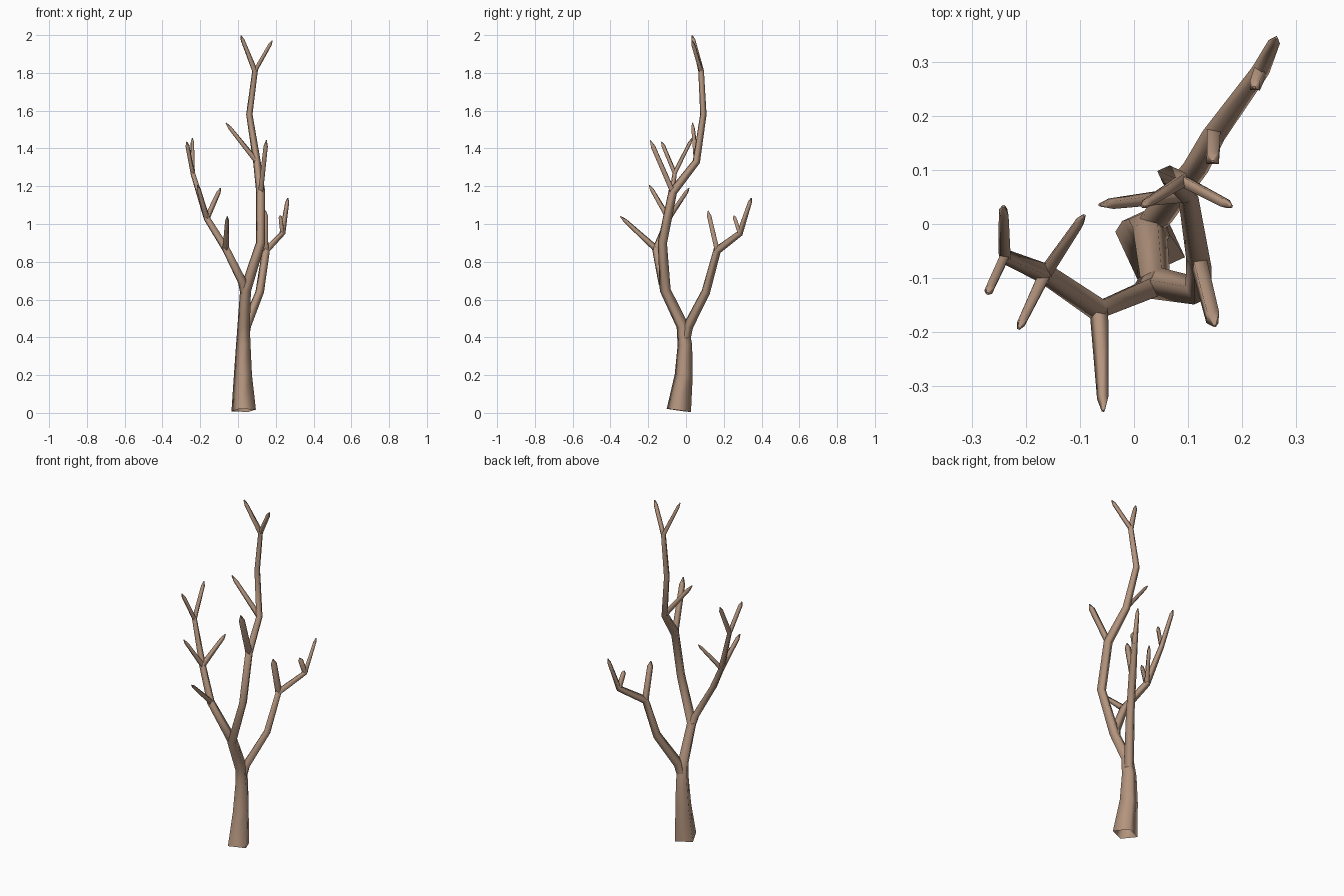
import bpy
import bmesh
import math
from mathutils import Vector

cube = bpy.data.objects.get("Cube")
if cube:
    bpy.data.objects.remove(cube, do_unlink=True)

bark = bpy.data.materials.new("brown bark")
bark.use_nodes = True
COLOUR = (0.455, 0.3, 0.21, 1)
bark.diffuse_color = COLOUR
bark.node_tree.nodes["Principled BSDF"].inputs["Base Color"].default_value = COLOUR

SIDES = 4


def limb(name, path, turn=70):
    """Tapered four-sided smooth tube, open at its root, through (x, y, z, radius) points."""
    points = [Vector(p[:3]) for p in path]
    bm = bmesh.new()
    side = Vector((math.cos(math.radians(turn)), math.sin(math.radians(turn)), 0))
    rings = []
    for i, p in enumerate(points):
        before = (p - points[i - 1]).normalized() if i else Vector()
        after = (points[i + 1] - p).normalized() if i + 1 < len(points) else Vector()
        along = (before + after).normalized()
        side = (side - along * side.dot(along)).normalized()
        other = along.cross(side)
        ring = []
        for k in range(SIDES):
            a = math.tau * k / SIDES
            ring.append(bm.verts.new(p + path[i][3] * (side * math.cos(a) + other * math.sin(a))))
        rings.append(ring)
    for low, high in zip(rings, rings[1:]):
        for k in range(SIDES):
            n = (k + 1) % SIDES
            bm.faces.new((low[k], low[n], high[n], high[k])).smooth = True
    # tip cap
    bm.faces.new(rings[-1])
    mesh = bpy.data.meshes.new(name)
    bm.to_mesh(mesh)
    bm.free()
    mesh.materials.append(bark)
    bpy.context.collection.objects.link(bpy.data.objects.new(name, mesh))


def tipped(path, tip, neck_radius=0.011):
    """Extend a path to a slim twig with a short pointed end."""
    start, end = Vector(path[-1][:3]), Vector(tip)
    neck = start.lerp(end, 0.87)
    return path + [(*neck, neck_radius), (*end, 0.003)]


def twig(name, start, radius, tip, neck_radius=0.011, turn=25):
    limb(name, tipped([(*start, radius)], tip, neck_radius), turn)


# Branch joints
front_fork = (0.04, -0.11, 0.65)
left_joint = (0.12, -0.125, 0.9)
left_fork = (0.12, -0.07, 1.17)
crown_joint = (0.1, 0.055, 1.33)
crown_fork = (0.09, 0.08, 1.81)
right_fork = (-0.065, -0.16, 0.87)
right_upper = (-0.165, -0.092, 1.03)
right_end = (-0.24, -0.06, 1.27)
back_fork = (0.148, 0.165, 0.86)
back_end = (0.235, 0.285, 0.95)

# Trunk running on into the tall crown branch
limb("trunk", tipped([
    (0.03, -0.038, 0.013, 0.069), (0.026, -0.012, 0.2, 0.051),
    (0.028, -0.006, 0.36, 0.041), (0.03, -0.018, 0.46, 0.035),
    (*front_fork, 0.031), (*left_joint, 0.026), (*left_fork, 0.025),
    (*crown_joint, 0.021), (0.06, 0.092, 1.58, 0.018), (*crown_fork, 0.016),
], (0.015, 0.033, 1.998)))

# Back branch
limb("back_branch", tipped([
    (0.028, -0.006, 0.36, 0.024), (0.043, 0.012, 0.46, 0.028),
    (0.115, 0.105, 0.64, 0.024), (*back_fork, 0.022), (*back_end, 0.017),
], (0.264, 0.346, 1.138)))

# Right branch
limb("right_branch", tipped([
    (0.037, -0.09, 0.6, 0.02), (0.025, -0.122, 0.69, 0.026),
    (*right_fork, 0.022), (*right_upper, 0.019), (*right_end, 0.014),
], (-0.242, 0.033, 1.455)))

# Side twigs
twig("crown_twig", crown_fork, 0.013, (0.181, 0.032, 1.97))
twig("crown_side_twig", crown_joint, 0.016, (-0.064, 0.035, 1.535))
twig("left_twig", left_fork, 0.018, (0.15, -0.189, 1.443), 0.016, 45)
twig("right_low_twig", right_fork, 0.018, (-0.057, -0.347, 1.04))
twig("right_inner_twig", right_upper, 0.016, (-0.092, 0.016, 1.19))
twig("right_front_twig", right_upper, 0.016, (-0.214, -0.194, 1.205))
twig("right_end_twig", right_end, 0.012, (-0.272, -0.129, 1.435))
twig("back_twig", back_fork, 0.018, (0.146, 0.116, 1.07), 0.016, 45)
twig("back_end_twig", back_end, 0.015, (0.223, 0.253, 1.045), 0.013, 45)
